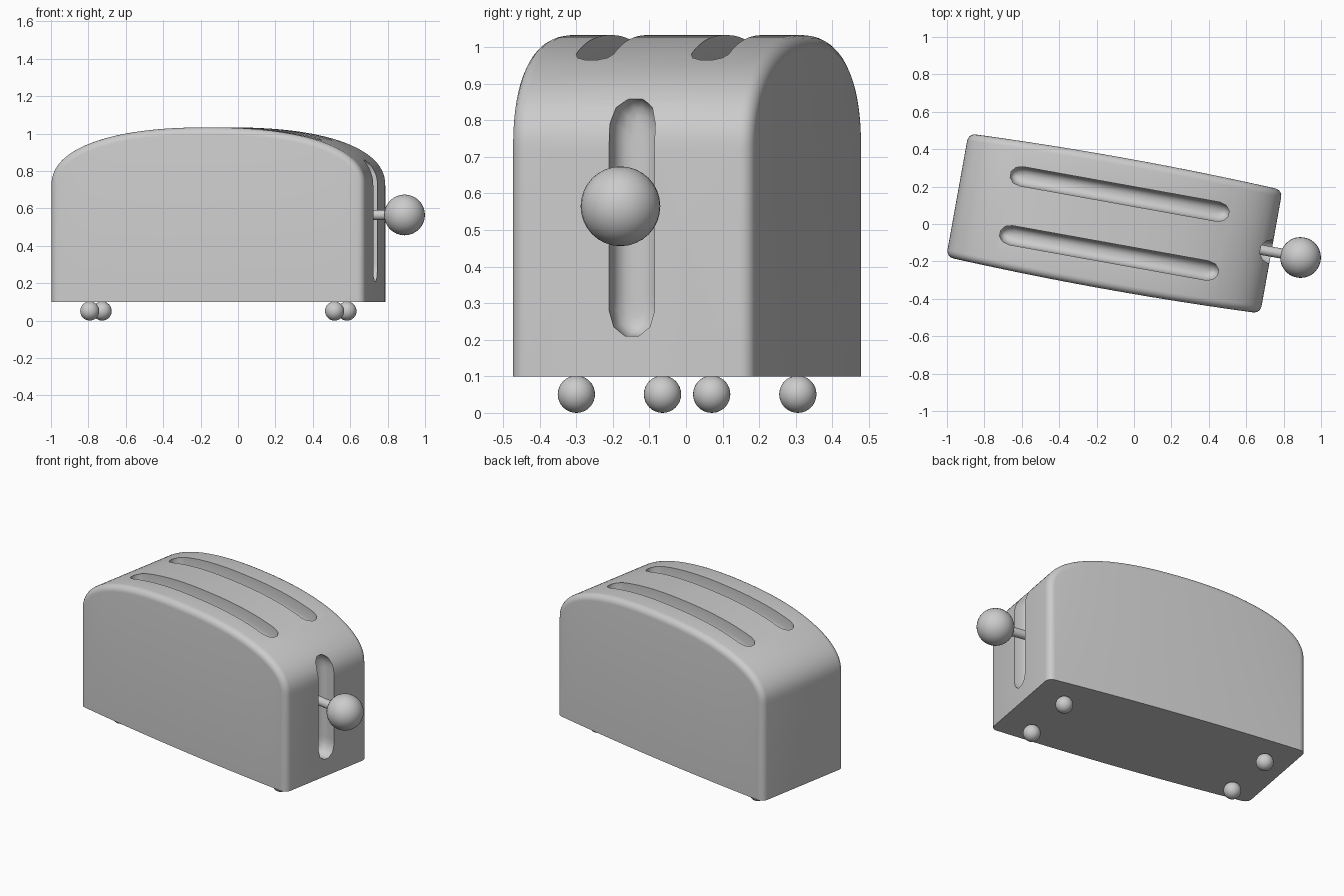
import bpy, bmesh, math
from mathutils import Matrix

if "Cube" in bpy.data.objects:
    bpy.data.objects.remove(bpy.data.objects["Cube"])

L, BASE, SHOULDER, RISE, P = 0.853, 0.10, 0.72, 0.313, 2.3
ROUND = 0.04
# the whole toaster is turned slightly about z
PLACE = Matrix.Translation((-0.105, 0.003, 0)) @ Matrix.Rotation(math.radians(-10.2), 4, 'Z')


def top_z(x):
    return SHOULDER + RISE * max(0, 1 - abs(x / L) ** P) ** (1 / P)


def half_width(x):
    return 0.335 + 0.019 * (1 - (x / L) ** 2)


def finish(bm, name):
    bmesh.ops.recalc_face_normals(bm, faces=bm.faces)
    me = bpy.data.meshes.new(name)
    bm.to_mesh(me)
    bm.free()
    ob = bpy.data.objects.new(name, me)
    bpy.context.collection.objects.link(ob)
    return ob


def smooth(ob, angle=40):
    bpy.ops.object.select_all(action='DESELECT')
    ob.select_set(True)
    bpy.context.view_layer.objects.active = ob
    bpy.ops.object.shade_smooth_by_angle(angle=math.radians(angle))


def make_body():
    # side profile as (x, z, normal x, normal z)
    prof = [(-L, BASE, -1, 0)]
    n = 56
    for i in range(n + 1):
        t = math.pi * i / n
        c, s = -math.cos(t), max(0, math.sin(t))
        if i in (0, n):
            s = 0
        ux = math.copysign(abs(c) ** (2 / P), c)
        uz = s ** (2 / P)
        nx = math.copysign(abs(ux) ** (P - 1), ux) / L
        nz = uz ** (P - 1) / RISE
        m = math.hypot(nx, nz)
        prof.append((L * ux, SHOULDER + RISE * uz, nx / m, nz / m))
    prof.append((L, BASE, 1, 0))

    bm = bmesh.new()
    steps = [math.pi / 2 * k / 5 for k in range(6)]
    rows = [(-1, a) for a in steps] + [(1, a) for a in reversed(steps)]
    grid = []
    for side, a in rows:
        row = []
        for x, z, nx, nz in prof:
            d = ROUND * (1 - math.sin(a))
            y = half_width(x - nx * ROUND) - ROUND * (1 - math.cos(a))
            row.append(bm.verts.new((x - nx * d, side * y, z - nz * d)))
        grid.append(row)
    for r0, r1 in zip(grid, grid[1:]):
        for i in range(len(prof) - 1):
            bm.faces.new((r0[i], r0[i + 1], r1[i + 1], r1[i]))
    # bowed long sides, dropped from the arch to the base
    for row in (grid[0], grid[-1]):
        tops = row[1:-1]
        lows = [row[0]] + [bm.verts.new((v.co.x, v.co.y, BASE)) for v in tops[1:-1]] + [row[-1]]
        for i in range(len(tops) - 1):
            bm.faces.new((tops[i], tops[i + 1], lows[i + 1], lows[i]))
    # flat underside
    bmesh.ops.holes_fill(bm, edges=[e for e in bm.edges if e.is_boundary], sides=0)
    return finish(bm, "body")


def groove_cutter(name, hl, hw, depth, place):
    # long slot with blunt tapered ends and a rounded floor
    us = [-hl, -hl + 0.4 * hw, -hl + 1.1 * hw]
    inner = hl - 1.1 * hw
    us += [inner * (k / 8 - 1) for k in range(1, 16)] + [-u for u in reversed(us)]
    wid = [0.3, 0.8, 1.0] + [1.0] * 15 + [1.0, 0.8, 0.3]
    levels = [(-0.10, 1), (0.55 * depth, 1), (0.8 * depth, 0.85), (0.95 * depth, 0.55), (depth, 0.2)]
    bm = bmesh.new()
    rings = []
    for d, s in levels:
        k = 1 - (1 - s) * hw / hl
        up = [bm.verts.new(place(u * k, w * hw * s, d)) for u, w in zip(us, wid)]
        lo = [bm.verts.new(place(u * k, -w * hw * s, d)) for u, w in zip(us, wid)]
        rings.append(up + lo[::-1])
    m = len(rings[0])
    for a, b in zip(rings, rings[1:]):
        for i in range(m):
            j = (i + 1) % m
            bm.faces.new((a[i], a[j], b[j], b[i]))
    for r in (rings[0], rings[-1]):
        for i in range(m // 2 - 1):
            bm.faces.new((r[i], r[i + 1], r[m - 2 - i], r[m - 1 - i]))
    ob = finish(bm, name)
    ob.hide_render = True
    return ob


def carve(ob, cutter):
    mod = ob.modifiers.new("slot", 'BOOLEAN')
    mod.operation, mod.solver, mod.object = 'DIFFERENCE', 'EXACT', cutter
    bpy.context.view_layer.objects.active = ob
    bpy.ops.object.modifier_apply(modifier=mod.name)
    bpy.data.objects.remove(cutter)


def ball(name, r, loc):
    bm = bmesh.new()
    bmesh.ops.create_uvsphere(bm, u_segments=32, v_segments=16, radius=r,
                              matrix=Matrix.Translation(loc))
    return finish(bm, name)


parts = []

# body with two bread slots and the lever slot
body = make_body()
for y in (-0.16, 0.16):
    carve(body, groove_cutter("bread_slot_cutter", 0.592, 0.052, 0.12,
                              lambda u, v, d, y=y: (u, y + v, top_z(u) - d)))
carve(body, groove_cutter("lever_slot_cutter", 0.325, 0.063, 0.10,
                          lambda u, v, d: (L - d, v, 0.535 + u)))
parts.append(body)

# lever stem and knob
bm = bmesh.new()
bmesh.ops.create_cone(bm, cap_ends=True, segments=24, radius1=0.027, radius2=0.027, depth=0.28,
                      matrix=Matrix.Translation((0.87, 0, 0.565)) @ Matrix.Rotation(math.pi / 2, 4, 'Y'))
parts.append(finish(bm, "lever_stem"))
parts.append(ball("lever_knob", 0.109, (1.012, -0.003, 0.565)))

# feet
for sx in (-1, 1):
    for sy in (-1, 1):
        name = ("front" if sy < 0 else "back") + ("_left" if sx < 0 else "_right") + "_foot"
        parts.append(ball(name, 0.051, (sx * 0.665, sy * 0.188, 0.051 + 0.003 - 0.003)))

for ob in parts:
    ob.data.transform(PLACE)
    smooth(ob)
